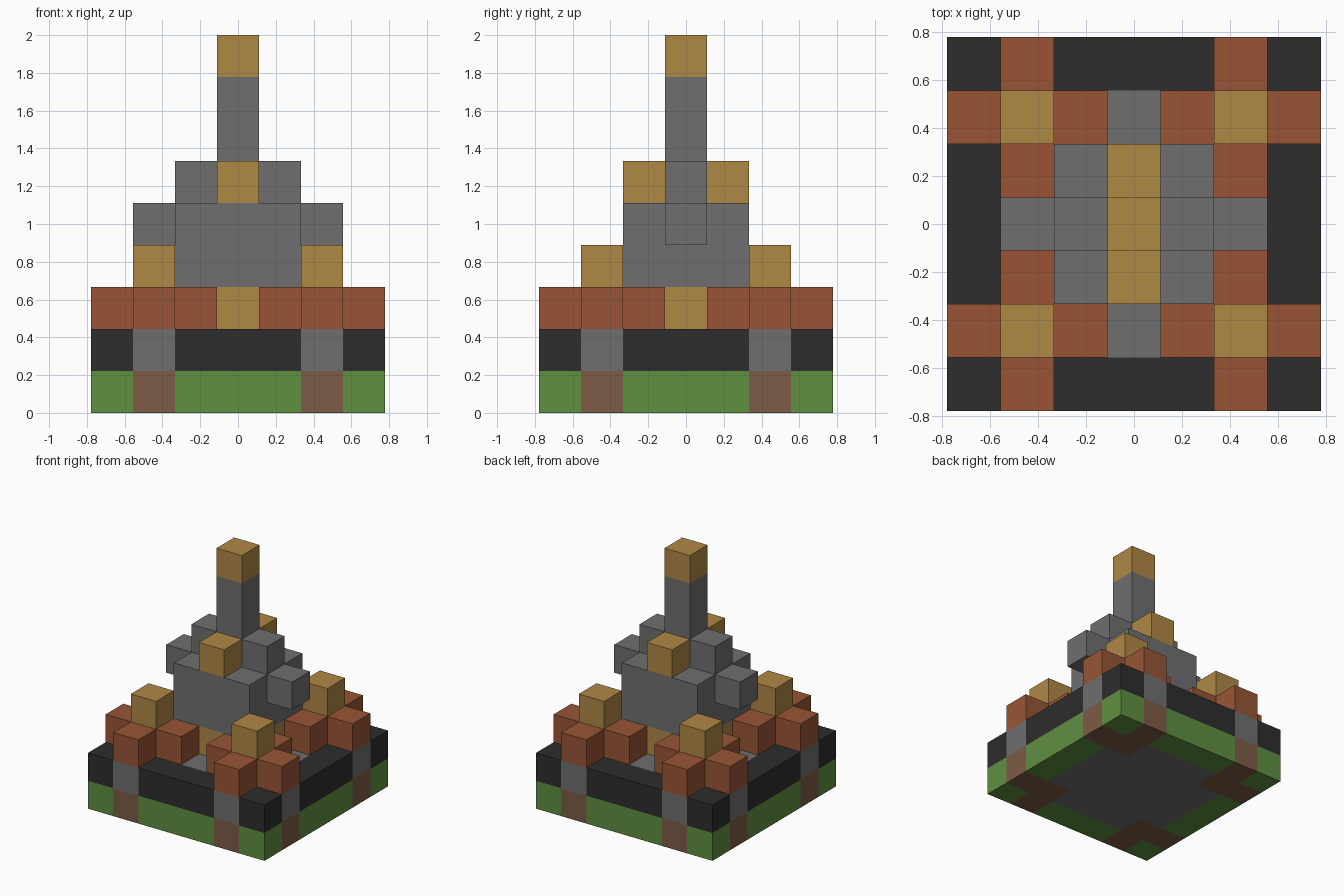
import bpy
import bmesh
from mathutils import Matrix, Vector

cube = bpy.data.objects.get("Cube")
if cube:
    bpy.data.objects.remove(cube, do_unlink=True)

U = 2 / 9  # edge of one block


def material(name, rgb):
    # sRGB bytes to linear values
    lin = [((c / 255 + 0.055) / 1.055) ** 2.4 for c in rgb]
    mat = bpy.data.materials.new(name)
    mat.use_nodes = True
    mat.diffuse_color = (*lin, 1)
    mat.node_tree.nodes["Principled BSDF"].inputs["Base Color"].default_value = (*lin, 1)
    return mat


GREEN = material("grass green", (96, 144, 64))
BROWN = material("earth brown", (125, 92, 72))
DARK = material("charcoal", (45, 45, 45))
GREY = material("stone grey", (111, 111, 111))
RUST = material("rust", (152, 85, 53))
GOLD = material("gold", (176, 136, 69))


def blocks(name, mat, layer, boxes, height=1):
    """Make boxes given as (centre x, centre y, width, depth) in block units."""
    bm = bmesh.new()
    for x, y, w, d in boxes:
        centre = Vector((x, y, layer + height / 2)) * U
        size = Matrix.Diagonal((w * U, d * U, height * U, 1))
        bmesh.ops.create_cube(bm, size=1, matrix=Matrix.Translation(centre) @ size)
    mesh = bpy.data.meshes.new(name)
    bm.to_mesh(mesh)
    bm.free()
    mesh.materials.append(mat)
    obj = bpy.data.objects.new(name, mesh)
    bpy.context.collection.objects.link(obj)
    return obj


def corners(x, y):
    return [(sx * x, sy * y, 1, 1) for sx in (-1, 1) for sy in (-1, 1)]


def sides_x(r, length=1):
    return [(s * r, 0, 1, length) for s in (-1, 1)]


def sides_y(r, length=1):
    return [(0, s * r, length, 1) for s in (-1, 1)]


# Two base layers: outer rim, corner brackets and a stone floor
rim = corners(3, 3) + sides_x(3, 3) + sides_y(3, 3)
brackets = corners(2, 2) + corners(3, 2) + corners(2, 3)
floor = [(0, 0, 3, 5)] + sides_x(2, 3)
blocks("grass_rim", GREEN, 0, rim)
blocks("earth_brackets", BROWN, 0, brackets)
blocks("charcoal_rim", DARK, 1, rim)
blocks("stone_brackets", GREY, 1, brackets)
blocks("stone_floor", GREY, 0, floor, 2)

# Four cross-shaped corner turrets with gold caps
blocks("turret_crosses", RUST, 2, brackets + corners(1, 2) + corners(2, 1))
blocks("turret_caps", GOLD, 3, corners(2, 2))

# Central keep with gold doors
blocks("keep_base", GREY, 2, corners(1, 1) + [(0, 0, 1, 1)])
blocks("keep_doors", GOLD, 2, sides_x(1) + sides_y(1))
blocks("keep_body", GREY, 3, [(0, 0, 3, 3)], 2)
blocks("keep_arms", GREY, 4, sides_x(2))

# Upper cross and spire
blocks("upper_shoulders", GREY, 5, sides_x(1))
blocks("upper_gold_blocks", GOLD, 5, sides_y(1))
blocks("spire", GREY, 5, [(0, 0, 1, 1)], 3)
blocks("spire_tip", GOLD, 8, [(0, 0, 1, 1)])
